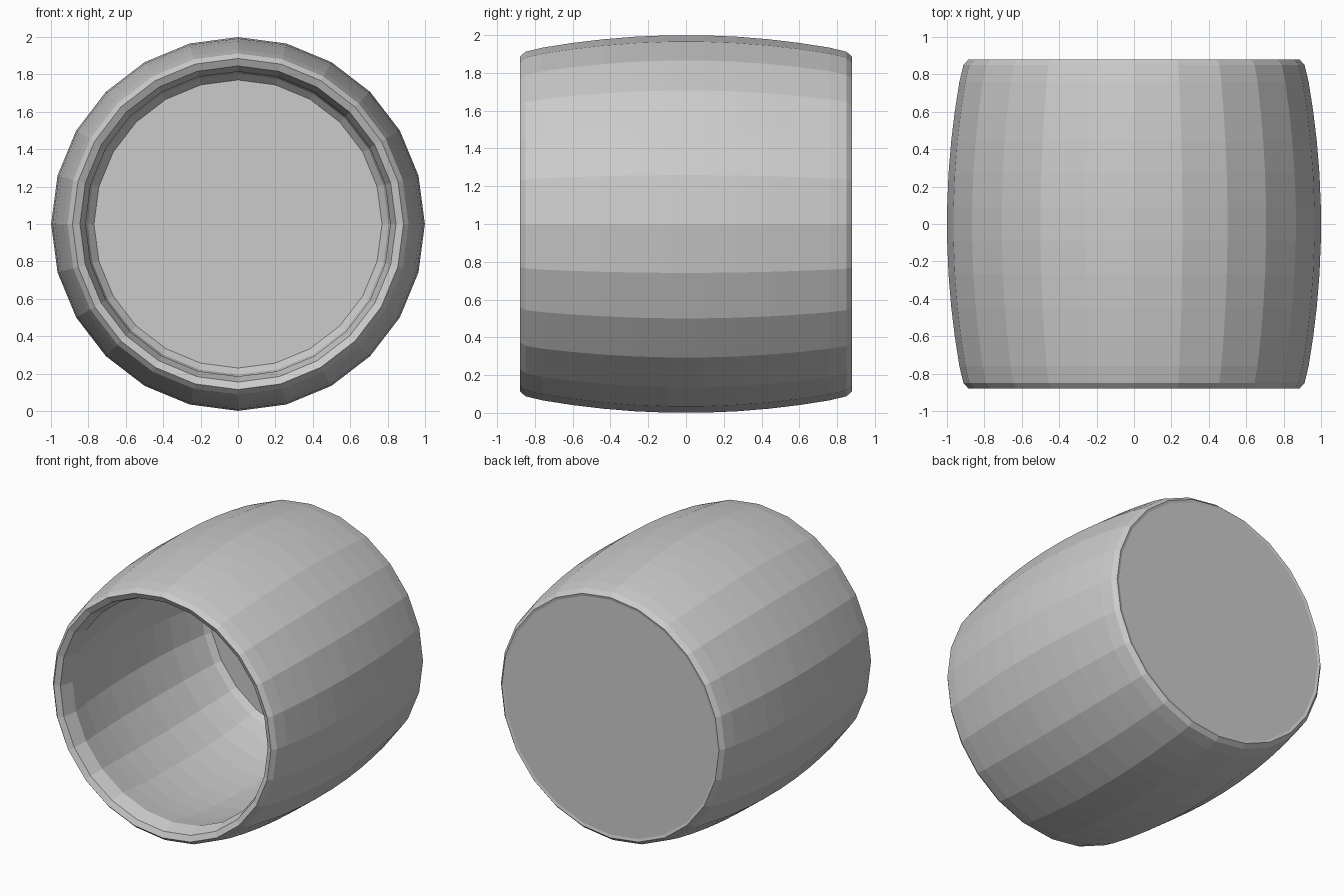
import bpy, bmesh
from math import sin, cos, pi

if "Cube" in bpy.data.objects:
    bpy.data.objects.remove(bpy.data.objects["Cube"])

SIDES = 24


def lathe_y(name, profile, centre_z):
    """Spin (radius, y) points round the y axis and cap both profile ends."""
    bm = bmesh.new()
    rings = []
    for r, y in profile:
        rings.append([bm.verts.new((r * cos(2 * pi * i / SIDES), y,
                                    centre_z + r * sin(2 * pi * i / SIDES)))
                      for i in range(SIDES)])
    for a, b in zip(rings, rings[1:]):
        for i in range(SIDES):
            j = (i + 1) % SIDES
            bm.faces.new((a[i], a[j], b[j], b[i]))
    bm.faces.new(rings[0])
    bm.faces.new(rings[-1])
    bmesh.ops.recalc_face_normals(bm, faces=bm.faces)
    mesh = bpy.data.meshes.new(name)
    bm.to_mesh(mesh)
    bm.free()
    obj = bpy.data.objects.new(name, mesh)
    bpy.context.collection.objects.link(obj)
    return obj


# Bulging outer wall, from the back to the front
ys = [0.76, 0.6, 0.44, 0.27, 0.09, -0.09, -0.27, -0.44, -0.6, -0.76]
outer = [(1 - 0.115 * y * y, y) for y in ys]
# Back base with chamfered edge
base = [(0.865, 0.875), (0.885, 0.88), (0.912, 0.85)]
# Chamfered front lip
lip = [(0.912, -0.85), (0.885, -0.88), (0.845, -0.86)]
# Hollow inside, narrowing to the floor
inner = [(0.89 - 0.13 * y * y, y) for y in reversed(ys[2:])]
floor = [(0.835, 0.6), (0.805, 0.72), (0.77, 0.76)]

lathe_y("barrel_cup", base + outer + lip + inner + floor, 1.0)
